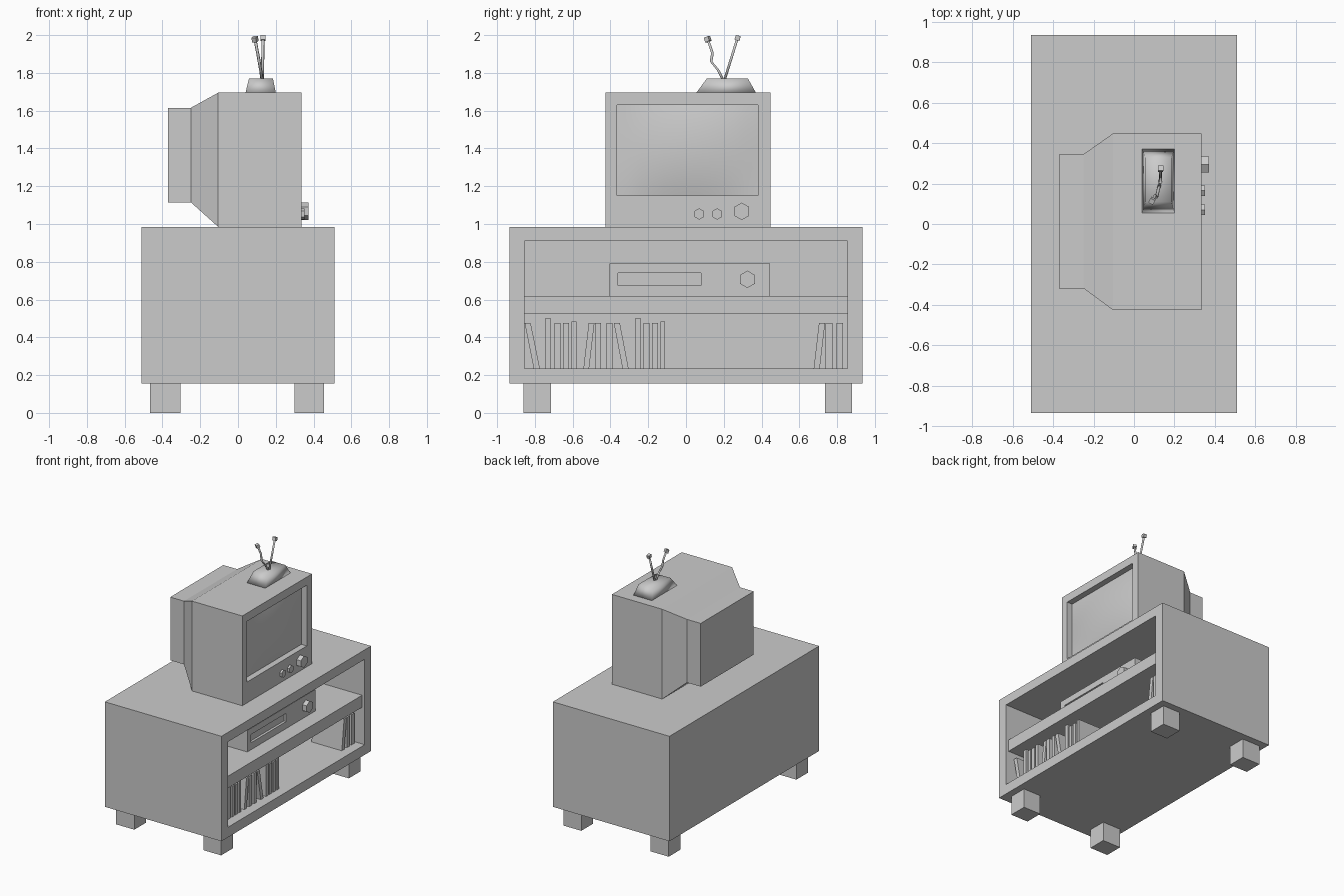
import bpy, bmesh, math
from mathutils import Vector

if "Cube" in bpy.data.objects:
    bpy.data.objects.remove(bpy.data.objects["Cube"])


def finish(name, bm, smooth=False):
    bmesh.ops.recalc_face_normals(bm, faces=bm.faces)
    me = bpy.data.meshes.new(name)
    bm.to_mesh(me)
    bm.free()
    for p in me.polygons:
        p.use_smooth = smooth
    ob = bpy.data.objects.new(name, me)
    bpy.context.collection.objects.link(ob)
    return ob


def loft(name, rings, axis='X', smooth=False, end_cap=True):
    """Join rectangles (d, a0, a1, b0, b1) placed along one axis."""
    bm = bmesh.new()
    loops = []
    for d, a0, a1, b0, b1 in rings:
        pts = [(a0, b0), (a1, b0), (a1, b1), (a0, b1)]
        loops.append([bm.verts.new((d, a, b) if axis == 'X' else (a, b, d)) for a, b in pts])
    for r, s in zip(loops, loops[1:]):
        for i in range(4):
            j = (i + 1) % 4
            bm.faces.new((r[i], r[j], s[j], s[i]))
    bm.faces.new(loops[0])
    if end_cap:
        bm.faces.new(loops[-1])
    return finish(name, bm, smooth)


def box(name, x0, x1, y0, y1, z0, z1):
    return loft(name, [(x0, y0, y1, z0, z1), (x1, y0, y1, z0, z1)])


def knob(name, x0, x1, y, z, r):
    """Six-sided dial with a corner at the top, facing +x."""
    bm = bmesh.new()
    rings = [[bm.verts.new((x, y + r * math.sin(i * math.pi / 3), z + r * math.cos(i * math.pi / 3)))
              for i in range(6)] for x in (x0, x1)]
    for i in range(6):
        j = (i + 1) % 6
        bm.faces.new((rings[0][i], rings[0][j], rings[1][j], rings[1][i]))
    for r_ in rings:
        bm.faces.new(r_)
    return finish(name, bm)


def rod(name, points, r=0.008):
    """Six-sided tube through the points."""
    bm = bmesh.new()
    rings = []
    for p in points:
        rings.append([bm.verts.new((p[0] + r * math.cos(i * math.pi / 3),
                                    p[1] + r * math.sin(i * math.pi / 3), p[2])) for i in range(6)])
    for a, b in zip(rings, rings[1:]):
        for i in range(6):
            j = (i + 1) % 6
            bm.faces.new((a[i], a[j], b[j], b[i]))
    bm.faces.new(rings[0])
    bm.faces.new(rings[-1])
    finish(name, bm, True)
    # small block on the tip, tilted along the last segment
    tip = box(name + "_tip", -.013, .013, -.013, .013, -.013, .013)
    tip.location = points[-1]
    d = Vector(points[-1]) - Vector(points[-2])
    tip.rotation_euler = d.to_track_quat('Z', 'Y').to_euler()


# Cabinet: open shell facing +x, shelf and feet
case = (-.935, .935, .155, .985)
opening = (-.855, .855, .235, .91)
loft("cabinet", [(-.51, *case), (.51, *case), (.51, *opening), (-.43, *opening)])
box("shelf", -.43, .487, -.855, .855, .525, .62)
for fx, x0, x1 in (("back", -.465, -.305), ("front", .30, .455)):
    for fy, y0, y1 in (("left", -.86, -.715), ("right", .735, .88)):
        box(f"{fx}_{fy}_foot", x0, x1, y0, y1, 0, .155)

# Television body with tapered back and recessed screen opening
back = (-.318, .345, 1.115, 1.615)
body = (-.425, .447, .985, 1.695)
glass = (-.365, .382, 1.15, 1.63)
loft("television_body", [(-.37, *back), (-.25, *back), (-.105, *body),
                         (.335, *body), (.335, *glass), (.285, *glass)], end_cap=False)

# Bulging screen
bm = bmesh.new()
bmesh.ops.create_grid(bm, x_segments=12, y_segments=12, size=1)
for v in bm.verts:
    u, w = v.co.x, v.co.y
    v.co = (.287 + .03 * (1 - u * u) * (1 - w * w) ** 1.0,
            (glass[0] + glass[1]) / 2 + u * (glass[1] - glass[0]) / 2,
            (glass[2] + glass[3]) / 2 + w * (glass[3] - glass[2]) / 2)
screen = finish("screen", bm, True)
if screen.data.polygons[0].normal.x < 0:
    screen.data.flip_normals()

# Television dials
knob("small_dial_a", .33, .352, .07, 1.053, .03)
knob("small_dial_b", .33, .352, .165, 1.053, .03)
knob("large_dial", .33, .372, .295, 1.067, .046)

# Antenna base and two rods
loft("antenna_base", [(1.695, .04, .2, .055, .37), (1.77, .058, .185, .11, .328)], 'Z', True)
rod("straight_antenna", [(.13, .205, 1.765), (.132, .273, 1.985)])
rod("bent_antenna", [(.127, .195, 1.765), (.12, .17, 1.815), (.112, .133, 1.86),
                     (.104, .14, 1.905), (.09, .115, 1.978)])

# Video player with recessed tape slot and dial
player = (-.405, .445, .62, .79)
slot = (-.36, .08, .675, .74)
loft("video_player", [(-.15, *player), (.365, *player), (.365, *slot), (.345, *slot)])
knob("player_dial", .36, .40, .325, .707, .046)

# Books: (bottom centre y, top centre y, thickness, top z)
books = [(-.79, -.838, .032, .475), (-.73, -.73, .032, .5), (-.68, -.68, .032, .475),
         (-.635, -.635, .032, .475), (-.593, -.593, .024, .485), (-.528, -.5, .03, .475),
         (-.465, -.465, .032, .475), (-.405, -.405, .032, .475), (-.32, -.366, .032, .475),
         (-.255, -.255, .032, .5), (-.21, -.21, .032, .475), (-.165, -.165, .032, .475),
         (-.122, -.122, .024, .485), (.692, .72, .032, .475), (.757, .757, .036, .475),
         (.814, .814, .036, .475)]
for n, (yb, yt, t, top) in enumerate(books, 1):
    h = t / 2
    loft(f"book_{n}", [(.235, .17, .435, yb - h, yb + h), (top, .17, .435, yt - h, yt + h)], 'Z')
